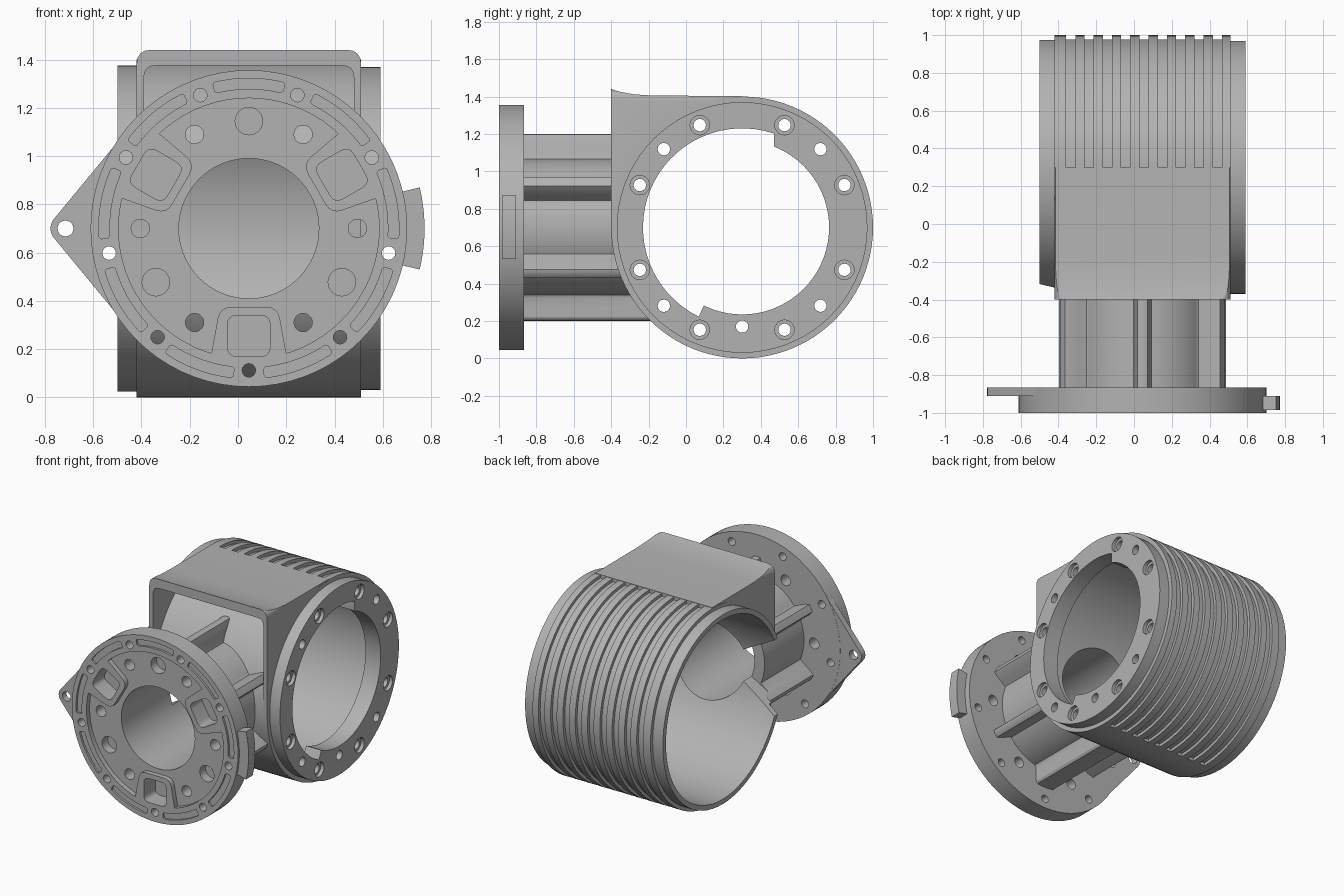
import bpy, bmesh
from math import sin, cos, radians
from mathutils import Vector

cube = bpy.data.objects.get("Cube")
if cube:
    bpy.data.objects.remove(cube, do_unlink=True)

grey = bpy.data.materials.new("cast grey")
grey.use_nodes = True
colour = (0.45, 0.45, 0.45, 1)
grey.diffuse_color = colour
grey.node_tree.nodes["Principled BSDF"].inputs["Base Color"].default_value = colour

DRUM = (0.3, 0.7)     # drum axis, as y and z
PIPE = (0.045, 0.7)   # pipe axis, as x and z


def polar(c, r, deg):
    return (c[0] + r * cos(radians(deg)), c[1] + r * sin(radians(deg)))


def arc(c, r, a, b, n):
    return [polar(c, r, a + (b - a) * i / n) for i in range(n + 1)]


def circle(c, r, n=72):
    return arc(c, r, 0, 360, n)[:-1]


def band(c, r0, r1, a, b, n=32):
    return arc(c, r1, a, b, n) + arc(c, r0, b, a, n)


def rounded(points, r, n=4):
    """Round every corner of a polygon."""
    pts, out = [Vector(p) for p in points], []
    for i, p in enumerate(pts):
        s = p + (pts[i - 1] - p).normalized() * r
        e = p + (pts[(i + 1) % len(pts)] - p).normalized() * r
        for k in range(n + 1):
            t = k / n
            out.append(tuple(s * (1 - t) ** 2 + p * 2 * t * (1 - t) + e * t * t))
    return out


def rect(u0, u1, v0, v1):
    return [(u0, v0), (u1, v0), (u1, v1), (u0, v1)]


def prism(name, pts, axis, a, b):
    """Extrude a profile, (y, z) along x or (x, z) along y."""
    bm = bmesh.new()
    place = (lambda p, t: (t, p[0], p[1])) if axis == "x" else (lambda p, t: (p[0], t, p[1]))
    low = [bm.verts.new(place(p, a)) for p in pts]
    high = [bm.verts.new(place(p, b)) for p in pts]
    bm.faces.new(low)
    bm.faces.new(high)
    for i in range(len(pts)):
        bm.faces.new((low[i - 1], low[i], high[i], high[i - 1]))
    bmesh.ops.recalc_face_normals(bm, faces=bm.faces)
    mesh = bpy.data.meshes.new(name)
    bm.to_mesh(mesh)
    bm.free()
    obj = bpy.data.objects.new(name, mesh)
    bpy.context.scene.collection.objects.link(obj)
    return obj


def apply_tool(objs, tool, op="DIFFERENCE"):
    """Apply a boolean with the tool to each object, then drop the tool."""
    tool.hide_render = True
    for obj in objs:
        mod = obj.modifiers.new("cut", "BOOLEAN")
        mod.operation, mod.solver, mod.object = op, "EXACT", tool
        deps = bpy.context.evaluated_depsgraph_get()
        mesh = bpy.data.meshes.new_from_object(obj.evaluated_get(deps))
        obj.modifiers.clear()
        obj.data = mesh
    bpy.data.objects.remove(tool, do_unlink=True)


def cut(objs, pts, axis, a, b, op="DIFFERENCE"):
    apply_tool(objs, prism("cutter", pts, axis, a, b), op)


# Drum and its two end flanges
drum = prism("drum", circle(DRUM, 0.7, 96), "x", -0.42, 0.51)
left_rim = prism("open_end_rim", circle(DRUM, 0.675), "x", -0.5, -0.415)
right_rim = prism("bolted_end_rim", circle(DRUM, 0.67), "x", 0.505, 0.59)

# Hood over the pipe joint, kept outside the drum
hood = prism("hood", [(-0.4, 0.69), (-0.4, 1.44), (-0.36, 1.427), (-0.28, 1.412),
                      (-0.18, 1.405), (0.3, 1.403), (0.3, 0.69)], "x", -0.42, 0.51)
cut([hood], rounded(rect(-0.42, 0.51, 0.3, 1.44), 0.06), "y", -0.6, 0.6, "INTERSECT")
cut([hood], rounded(rect(-0.39, 0.48, 0.4, 1.375), 0.05), "y", -0.6, 0.25)
cut([hood], circle(DRUM, 0.694, 96), "x", -1, 1)

# Ribbed pipe: direction, half width in degrees and tip radius of each rib
RIBS = [(30, 3, 0.49), (150, 3, 0.49), (270, 8, 0.5),
        (90, 2.5, 0.5), (210, 2.5, 0.5), (330, 2.5, 0.5)]


def pipe_radius(deg):
    r = 0.37
    for mid, half, top in RIBS:
        off = abs((deg - mid + 180) % 360 - 180)
        t = max(0, min(1, (half + 5 - off) / 5))
        r += (top - 0.37) * t * t * (3 - 2 * t)
    return r


pipe = prism("ribbed_pipe", [polar(PIPE, pipe_radius(d / 2), d / 2) for d in range(0, 720, 3)],
             "y", -0.88, -0.1)

# Mounting flange with recessed face, corner pockets, ear and tab
flange = prism("mounting_flange", circle(PIPE, 0.656), "y", -1, -0.865)


def turned(deg, pts):
    """Place (radial, tangential) points around the pipe axis."""
    c, s = cos(radians(deg)), sin(radians(deg))
    return [(PIPE[0] + u * c - v * s, PIPE[1] + u * s + v * c) for u, v in pts]


recess = prism("recess", circle(PIPE, 0.54), "y", -1.1, -0.965)
for deg in (30, 150, 270):
    boss = [(0.325, -0.12), (0.6, -0.17), (0.6, 0.17), (0.325, 0.12)]
    cut([recess], rounded(turned(deg, boss), 0.05), "y", -1.2, -0.9)
apply_tool([flange], recess)
for deg in (30, 150, 270):
    pocket = rounded(turned(deg, rect(0.36, 0.53, -0.088, 0.088)), 0.04)
    cut([flange, pipe], pocket, "y", -1.1, -0.87)
for deg in (90, 210, 330):
    cut([flange], circle(polar(PIPE, 0.445, deg), 0.057, 24), "y", -1.1, -0.9)
for deg in range(0, 360, 60):
    cut([flange], circle(polar(PIPE, 0.45, deg), 0.038, 20), "y", -1.1, -0.8)
for i in range(9):
    cut([flange], circle(polar(PIPE, 0.588, 40 * i - 90), 0.028, 16), "y", -1.1, -0.8)
    slot = band(PIPE, 0.578, 0.622, 40 * i - 84, 40 * i - 56, 12)
    cut([flange], rounded(slot, 0.008, 1), "y", -1.1, -0.985)

ear = prism("flange_ear", arc((-0.715, 0.7), 0.062, 143, 217, 10)
            + [(-0.49, 0.33), (-0.3, 0.33), (-0.3, 1.07), (-0.49, 1.07)], "y", -0.91, -0.866)
cut([ear], circle((-0.715, 0.7), 0.033, 20), "y", -1.1, -0.8)
cut([ear], circle(PIPE, 0.64), "y", -1.1, -0.8)
tab = prism("flange_tab", band(PIPE, 0.64, 0.728, -13.5, 13.5, 10), "y", -0.985, -0.91)

# Bores, with a raised lip around part of the bolted end
cut([drum, left_rim], circle(DRUM, 0.64), "x", -1, 0.47)
cut([pipe], circle(DRUM, 0.64), "x", -1, 1)
cut([drum, right_rim], circle(DRUM, 0.465), "x", 0.3, 1)
lip_gap = arc(DRUM, 0.53, 71.3, 244, 32) + arc(DRUM, 0.4, 244, 64.8, 32)
cut([drum, right_rim], lip_gap, "x", 0.4, 1)
cut([drum, pipe, flange], circle(PIPE, 0.29), "y", -1.2, 0.2)

# Flared gap from the pipe bore out through the open rim
gap = [(-0.7, 0.41), (-0.5, 0.43), (-0.2, 0.6), (-0.2, 0.8), (-0.5, 0.97), (-0.7, 0.99)]
cut([drum, left_rim, hood, pipe], gap, "y", -0.42, -0.2)

# Bolt holes in the closed rim, counterbored except on the diagonals
for k in range(16):
    if k in (0, 4, 8):
        continue
    spot = polar(DRUM, 0.53 if k == 12 else 0.592, 22.5 * k)
    cut([drum, right_rim], circle(spot, 0.033, 20), "x", 0.4, 0.7)
    if k % 2:
        cut([right_rim], circle(spot, 0.052, 20), "x", 0.565, 0.7)

# Cooling grooves around the back half
for i in range(9):
    x = -0.335 + 0.097 * i
    cut([drum], band(DRUM, 0.678, 0.76, -90, 90, 48), "x", x - 0.024, x + 0.024)

# Shading and material
parts = [drum, left_rim, right_rim, hood, pipe, flange, ear, tab]
bpy.ops.object.select_all(action="DESELECT")
for obj in parts:
    obj.data.materials.clear()
    obj.data.materials.append(grey)
    for face in obj.data.polygons:
        face.material_index = 0
    obj.select_set(True)
bpy.context.view_layer.objects.active = drum
bpy.ops.object.shade_smooth_by_angle(angle=radians(30))
